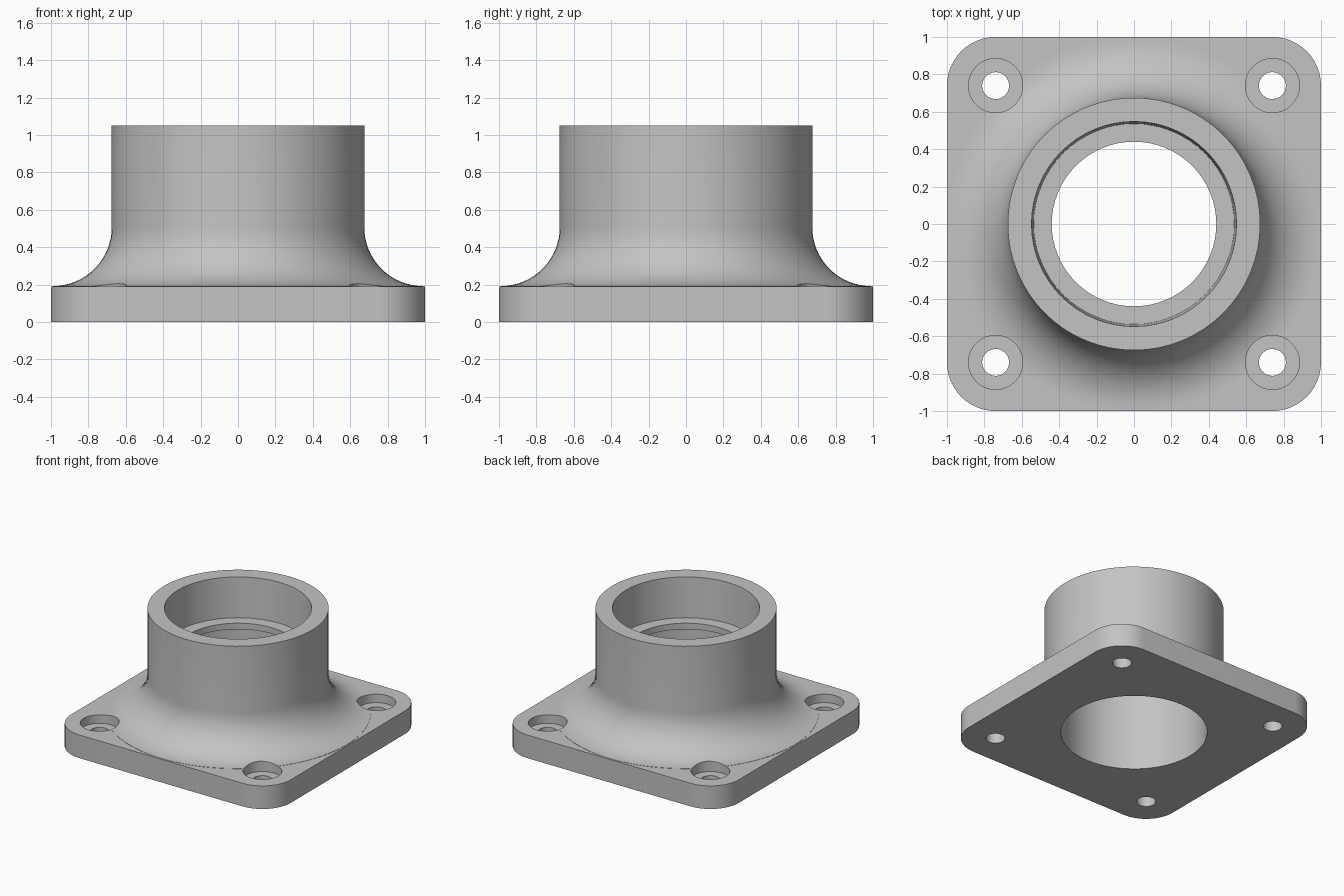
import bpy, bmesh, math
from math import sin, cos, pi

SEG = 64
PLATE_TOP = 0.19
HOLE_POS = 0.74

cube = bpy.data.objects.get("Cube")
if cube:
    bpy.data.objects.remove(cube, do_unlink=True)

grey = bpy.data.materials.new("plain grey")
grey.use_nodes = True
GREY = (0.55, 0.55, 0.55, 1)
grey.diffuse_color = GREY
grey.node_tree.nodes["Principled BSDF"].inputs["Base Color"].default_value = GREY


def finish(name, bm):
    bmesh.ops.recalc_face_normals(bm, faces=bm.faces[:])
    mesh = bpy.data.meshes.new(name)
    bm.to_mesh(mesh)
    bm.free()
    mesh.materials.append(grey)
    obj = bpy.data.objects.new(name, mesh)
    bpy.context.collection.objects.link(obj)
    return obj


def revolve(name, profile, seg=SEG, at=(0, 0)):
    """Closed solid turned about z from (radius, height) points."""
    bm = bmesh.new()
    rings = [[bm.verts.new((at[0] + r * cos(2 * pi * i / seg),
                            at[1] + r * sin(2 * pi * i / seg), z))
              for i in range(seg)] for r, z in profile]
    for a, b in zip(rings, rings[1:]):
        for i in range(seg):
            j = (i + 1) % seg
            bm.faces.new((a[i], a[j], b[j], b[i]))
    bm.faces.new(rings[0])
    bm.faces.new(rings[-1])
    return finish(name, bm)


def rounded_plate(name, half, radius, height, steps=12):
    bm = bmesh.new()
    c = half - radius
    base = []
    for k, (sx, sy) in enumerate([(1, 1), (-1, 1), (-1, -1), (1, -1)]):
        for i in range(steps + 1):
            a = pi / 2 * (k + i / steps)
            base.append(bm.verts.new((sx * c + radius * cos(a),
                                      sy * c + radius * sin(a), 0)))
    face = bm.faces.new(base)
    top = bmesh.ops.extrude_face_region(bm, geom=[face])["geom"]
    bmesh.ops.translate(bm, vec=(0, 0, height),
                        verts=[v for v in top if isinstance(v, bmesh.types.BMVert)])
    return finish(name, bm)


def boolean(target, other, operation):
    bpy.context.view_layer.objects.active = target
    mod = target.modifiers.new("join", "BOOLEAN")
    mod.operation = operation
    mod.solver = "EXACT"
    mod.object = other
    bpy.ops.object.modifier_apply(modifier=mod.name)
    bpy.data.objects.remove(other, do_unlink=True)


# square mounting plate
flange = rounded_plate("pipe_flange", 1.0, 0.26, PLATE_TOP)

# collar with a concave fillet flowing into the plate
tube_r, fillet = 0.675, 0.315
profile = [(tube_r, 1.05)]
for i in range(17):
    a = pi / 2 * i / 16
    profile.append((tube_r + fillet * (1 - cos(a)),
                    PLATE_TOP + 0.002 + fillet * (1 - sin(a))))
profile.append((tube_r + fillet, 0.1))
boolean(flange, revolve("collar", profile), "UNION")

# bore: tapered upper socket, stop lip, wide lower passage
bore = [(0.55, 1.1), (0.548, 1.05), (0.536, 0.72), (0.44, 0.72),
        (0.44, 0.67), (0.55, 0.67), (0.55, -0.1)]
boolean(flange, revolve("bore_cutter", bore), "DIFFERENCE")

# counterbored bolt holes
bolt = [(0.145, 0.5), (0.145, 0.12), (0.072, 0.12), (0.072, -0.1)]
for x in (-HOLE_POS, HOLE_POS):
    for y in (-HOLE_POS, HOLE_POS):
        boolean(flange, revolve("bolt_cutter", bolt, 32, (x, y)), "DIFFERENCE")

# smooth rounds, crisp edges
bpy.ops.object.select_all(action="DESELECT")
flange.select_set(True)
bpy.context.view_layer.objects.active = flange
bpy.ops.object.shade_smooth_by_angle(angle=math.radians(30))
